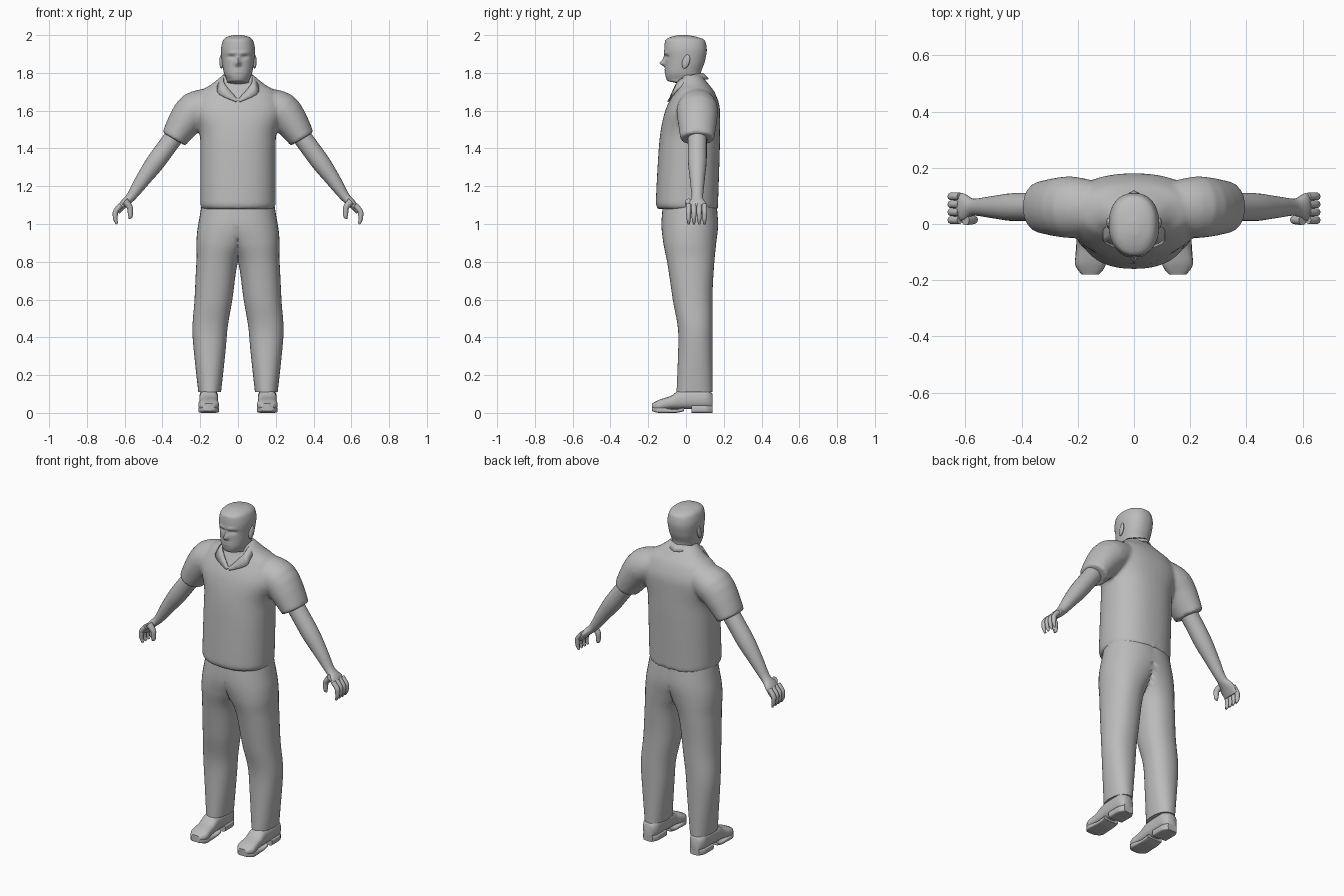
import bpy, bmesh, math
from mathutils import Vector

cube = bpy.data.objects.get("Cube")
if cube:
    bpy.data.objects.remove(cube)

GREY = (0.5, 0.5, 0.5, 1)
mat = bpy.data.materials.new("plain grey")
mat.use_nodes = True
mat.diffuse_color = GREY
mat.node_tree.nodes["Principled BSDF"].inputs["Base Color"].default_value = GREY


def blend(before, start, end, after, t):
    """Ease between two values without overshooting either."""
    slopes = (start - before, end - start, after - end)
    tangent = [2 * p * q / (p + q) if p * q > 0 else 0 for p, q in zip(slopes, slopes[1:])]
    ease = t * t * (3 - 2 * t)
    bend = t * (1 - t) * ((1 - t) * tangent[0] - t * tangent[1])
    return start + (end - start) * ease + bend


def smooth_rings(rings, steps):
    """Add in-between sections to a short list of key sections."""
    padded = [rings[0], *rings, rings[-1]]
    result = []
    for keys in zip(padded, padded[1:], padded[2:], padded[3:]):
        for step in range(steps):
            result.append([blend(*values, step / steps) for values in zip(*keys)])
    return result + [rings[-1]]


def signed_power(value, exponent):
    return math.copysign(abs(value) ** exponent, value)


def loft(bm, sections, sides=32, power=2):
    """Skin closed superellipse sections given as (centre, u, v) vectors."""
    loops = []
    for centre, u, v in sections:
        angles = [math.tau * k / sides for k in range(sides)]
        loops.append([bm.verts.new(centre + u * signed_power(math.cos(a), 2 / power)
                                   + v * signed_power(math.sin(a), 2 / power)) for a in angles])
    for lower, upper in zip(loops, loops[1:]):
        for k in range(sides):
            bm.faces.new((lower[k - 1], lower[k], upper[k], upper[k - 1]))
    bm.faces.new(loops[0])
    bm.faces.new(loops[-1])


def stack(bm, rings, sides, power, steps):
    """Level sections: (height, front, back, half width, optional centre x)."""
    sections = []
    for z, front, back, width, *shift in smooth_rings(rings, steps):
        centre = Vector((sum(shift), (front + back) / 2, z))
        sections.append((centre, Vector((width, 0, 0)), Vector((0, (back - front) / 2, 0))))
    loft(bm, sections, sides, power)


def limb(bm, y, path, sides=20, side=1):
    """Tube along a path of (x, z, thickness, optional depth)."""
    path = smooth_rings(path, 5)
    sections = []
    for i, point in enumerate(path):
        before, after = path[max(0, i - 1)], path[min(len(path) - 1, i + 1)]
        along = Vector((after[0] - before[0], after[1] - before[1])).normalized()
        across = Vector((-along.y * side, 0, along.x))
        sections.append((Vector((point[0] * side, y, point[1])), across * point[2], Vector((0, point[-1], 0))))
    loft(bm, sections, sides)


def shoe_part(bm, x, rings, power):
    """Sections from heel to toe: (y, half width, bottom, top)."""
    sections = []
    for y, width, bottom, top in smooth_rings(rings, 5):
        centre = Vector((x, y, (bottom + top) / 2))
        sections.append((centre, Vector((width, 0, 0)), Vector((0, 0, (top - bottom) / 2))))
    loft(bm, sections, 28, power)


def finish(name, bm, mirror=False, angle=50):
    """Turn the built mesh into a smooth-shaded object."""
    bmesh.ops.recalc_face_normals(bm, faces=bm.faces)
    mesh = bpy.data.meshes.new(name)
    bm.to_mesh(mesh)
    bm.free()
    mesh.materials.append(mat)
    obj = bpy.data.objects.new(name, mesh)
    bpy.context.collection.objects.link(obj)
    bpy.ops.object.select_all(action='DESELECT')
    obj.select_set(True)
    bpy.context.view_layer.objects.active = obj
    bpy.ops.object.shade_smooth_by_angle(angle=math.radians(angle))
    if mirror:
        obj.modifiers.new("Mirror", 'MIRROR').merge_threshold = 0.002
    return obj


# Shirt: torso and sleeves fused into one skin
bm = bmesh.new()
stack(bm, [(1.08, -.15, .17, .19), (1.11, -.16, .17, .2), (1.45, -.14, .18, .2), (1.6, -.11, .18, .24),
           (1.7, -.06, .15, .2), (1.74, -.04, .12, .14), (1.79, -.03, .08, .08)], 48, 2.3, 6)
for side in (1, -1):
    limb(bm, .06, [(.13, 1.64, .08, .09), (.23, 1.6, .1, .11), (.34, 1.45, .07, .09)], 28, side)
shirt = finish("shirt", bm)
remesh = shirt.modifiers.new("Fuse", 'REMESH')
remesh.mode = 'VOXEL'
remesh.voxel_size = 0.01
remesh.use_smooth_shade = True
relax = shirt.modifiers.new("Relax", 'SMOOTH')
relax.iterations = 6

# Collar: folded strip from the V at the chest round the neck
bm = bmesh.new()
inner = [(0, -.09, 1.66), (.08, -.04, 1.76), (.08, .03, 1.79), (0, .09, 1.8)]
outer = [(.01, -.1, 1.65), (.11, -.06, 1.7), (.11, .03, 1.76), (0, .12, 1.77)]
edges = [[bm.verts.new(point) for point in smooth_rings(line, 5)] for line in (inner, outer)]
for a, b, c, d in zip(edges[0], edges[0][1:], edges[1][1:], edges[1]):
    bm.faces.new((a, b, c, d))
collar = finish("collar", bm, mirror=True)
collar.modifiers.new("Thickness", 'SOLIDIFY').thickness = 0.008

# Trousers: one half, flattened on the centre plane, opened there and mirrored
bm = bmesh.new()
stack(bm, [(.11, -.05, .14, .06, .15), (.4, -.04, .14, .09, .15), (.6, -.07, .14, .1, .13),
           (.8, -.1, .15, .11, .11), (.9, -.12, .16, .14, .08), (1, -.13, .17, .18, .03),
           (1.12, -.12, .16, .19, 0)], 40, 2.2, 6)
for vert in bm.verts:
    vert.co.x = max(0, vert.co.x)
hidden = [face for face in bm.faces if all(vert.co.x == 0 for vert in face.verts)]
bmesh.ops.delete(bm, geom=hidden, context='FACES')
finish("trousers", bm, mirror=True)

# Arms, palms, fingers and thumbs
bm = bmesh.new()
limb(bm, .06, [(.31, 1.5, .05, .05), (.42, 1.35, .05, .05), (.5, 1.24, .04, .04),
               (.57, 1.14, .025, .03), (.61, 1.1, .02, .05), (.635, 1.06, .01, .05)])
for finger in range(4):
    limb(bm, .014 + .028 * finger, [(.62, 1.1, .014), (.65, 1.06, .014), (.65, 1.03, .012), (.64, 1, .006)], 10)
limb(bm, .015, [(.6, 1.12, .02), (.57, 1.08, .015), (.57, 1.04, .012), (.58, 1.03, .004)], 10)
finish("arms_and_hands", bm, mirror=True)

# Shoes: upper, sole and heel
bm = bmesh.new()
shoe_part(bm, .155, [(.14, .03, .02, .1), (.1, .05, .02, .13), (-.03, .05, .02, .12), (-.08, .05, .02, .09),
                     (-.14, .055, .01, .07), (-.18, .03, .02, .05)], 2.6)
shoe_part(bm, .155, [(-.01, .05, .01, .03), (-.06, .05, 0, .02), (-.14, .055, 0, .03), (-.18, .03, .01, .03)], 5)
shoe_part(bm, .155, [(.14, .03, 0, .04), (.1, .05, 0, .04), (.03, .05, 0, .04)], 5)
finish("shoes", bm, mirror=True)

# Head and neck
head = bmesh.new()
stack(head, [(1.7, -.04, .09, .08), (1.74, -.04, .08, .07), (1.76, -.1, .08, .06), (1.8, -.11, .08, .075),
             (1.86, -.11, .1, .085), (1.92, -.115, .11, .09), (1.97, -.11, .1, .08), (1.99, -.08, .06, .06),
             (2, -.04, .01, .02)], 64, 2.25, 10)


def press(x, z, width, height, depth):
    """Push the face in or out softly around a point and its mirror image."""
    for vert in head.verts:
        if vert.co.y < 0:
            across, up = (abs(vert.co.x) - x) / width, (vert.co.z - z) / height
            vert.co.y += depth * math.exp(-across * across - up * up)


# Face: sockets, brows, nose tip and bridge, lips, mouth line
press(.035, 1.885, .02, .01, .01)
press(.03, 1.905, .025, .01, -.006)
press(0, 1.85, .013, .014, -.026)
press(0, 1.87, .01, .02, -.012)
press(0, 1.81, .025, .01, -.006)
press(0, 1.81, .024, .004, .005)
finish("head", head, angle=70)

# Ears: flattened, leaning balls
bm = bmesh.new()
bmesh.ops.create_uvsphere(bm, u_segments=16, v_segments=10, radius=1)
for vert in bm.verts:
    x, y, z = vert.co
    vert.co = (.088 + .01 * x + .004 * y, .02 * y + .008 * z, 1.86 + .037 * z)
finish("ears", bm, mirror=True)
